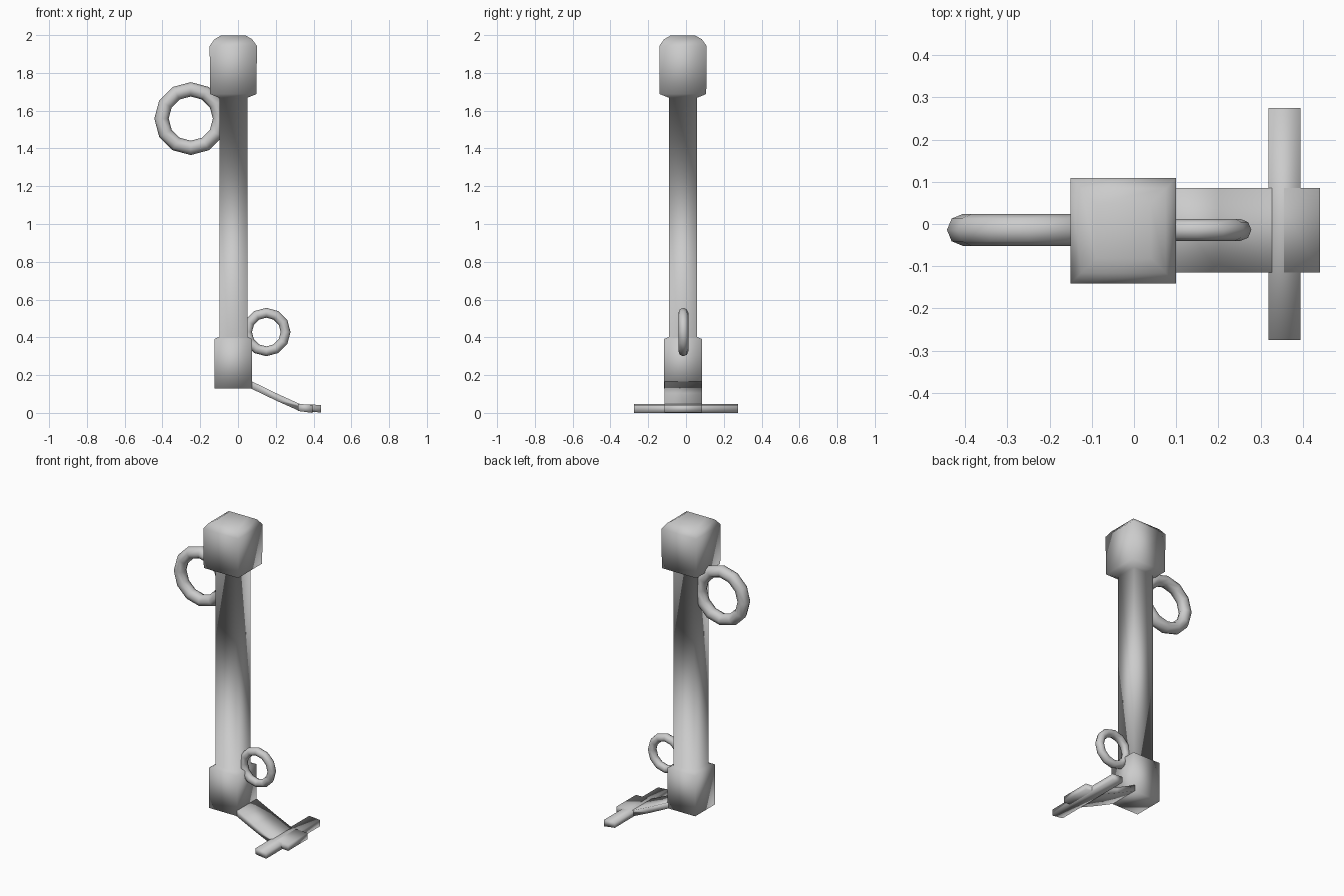
import bpy, bmesh, math

if "Cube" in bpy.data.objects:
    bpy.data.objects.remove(bpy.data.objects["Cube"])

CX, CY = -0.025, -0.016


def finish(name, bm):
    bmesh.ops.recalc_face_normals(bm, faces=bm.faces)
    mesh = bpy.data.meshes.new(name)
    bm.to_mesh(mesh)
    bm.free()
    for p in mesh.polygons:
        p.use_smooth = True
    obj = bpy.data.objects.new(name, mesh)
    bpy.context.collection.objects.link(obj)
    return obj


def skin(name, rings):
    """Bridge consecutive rings of points and cap both ends."""
    bm = bmesh.new()
    loops = [[bm.verts.new(p) for p in r] for r in rings]
    n = len(loops[0])
    for a, b in zip(loops, loops[1:]):
        for i in range(n):
            j = (i + 1) % n
            bm.faces.new((a[i], a[j], b[j], b[i]))
    bm.faces.new(loops[0])
    bm.faces.new(loops[-1])
    return finish(name, bm)


def square_post(name, profile):
    signs = ((-1, -1), (1, -1), (1, 1), (-1, 1))
    return skin(name, [[(CX + sx * h, CY + sy * h, z) for sx, sy in signs]
                       for h, z in profile])


def prism(name, outline, y0, y1):
    return skin(name, [[(x, y, z) for x, z in outline] for y in (y0, y1)])


def ring(name, x, z, major, minor):
    bpy.ops.mesh.primitive_torus_add(
        location=(x, -0.014, z), rotation=(math.pi / 2, 0, 0),
        major_segments=12, minor_segments=8,
        major_radius=major, minor_radius=minor)
    bpy.context.object.name = name
    bpy.ops.object.shade_smooth()


# Square post: base block, slim shaft and rounded cap in one (half width, z) profile
square_post("post", [(0.10, 0.132), (0.10, 0.393), (0.074, 0.405),
                     (0.074, 1.67), (0.123, 1.69), (0.125, 1.945),
                     (0.10, 1.98), (0.065, 2.0)])

# Sloping foot plate with flat toe
prism("foot_plate", [(0.065, 0.133), (0.20, 0.068), (0.325, 0.012), (0.44, 0.004),
                     (0.44, 0.044), (0.33, 0.048), (0.20, 0.107), (0.065, 0.173)],
      -0.115, 0.085)

# Crossbar through the toe
prism("foot_crossbar", [(0.318, 0.012), (0.394, 0.002), (0.394, 0.044), (0.318, 0.05)],
      -0.275, 0.275)

# Rings on the back and front of the post
ring("upper_ring", -0.25, 1.56, 0.155, 0.038)
ring("lower_ring", 0.15, 0.43, 0.102, 0.026)

# Stand the model on the ground
for o in bpy.context.scene.objects:
    o.location.z -= 0.002
